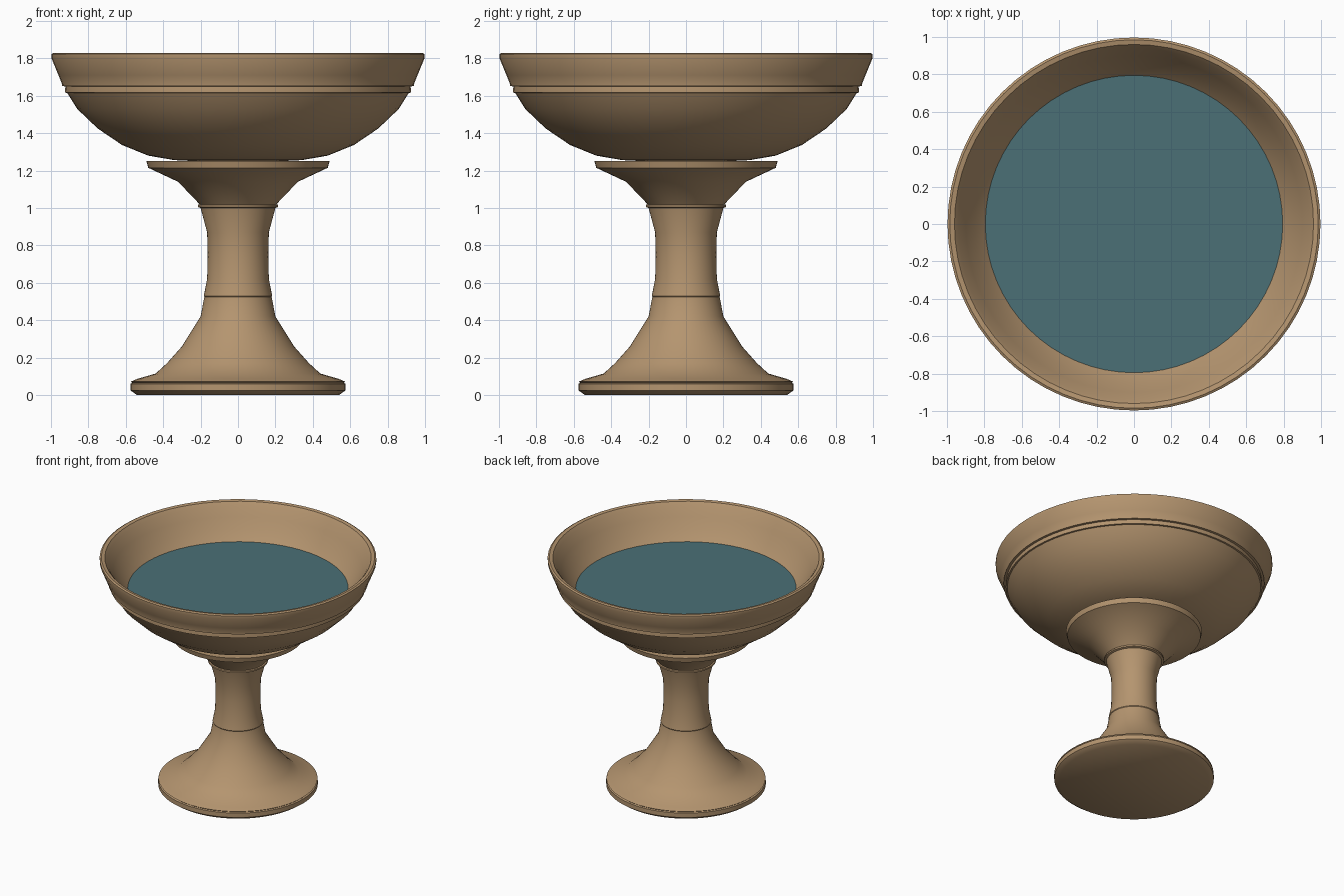
import bpy, math

if "Cube" in bpy.data.objects:
    bpy.data.objects.remove(bpy.data.objects["Cube"])

SEGMENTS = 64

def material(name, color):
    mat = bpy.data.materials.new(name)
    mat.diffuse_color = color
    mat.use_nodes = True
    mat.node_tree.nodes["Principled BSDF"].inputs["Base Color"].default_value = mat.diffuse_color
    return mat

def lathe(name, profile, mat):
    """Spin an (r, z) profile around z; points with r = 0 become poles."""
    verts, faces, rings = [], [], []
    for r, z in profile:
        start = len(verts)
        count = 1 if r == 0 else SEGMENTS
        for i in range(count):
            a = 2 * math.pi * i / SEGMENTS
            verts.append((r * math.cos(a), r * math.sin(a), z))
        rings.append((start, count))
    for (a, na), (b, nb) in zip(rings, rings[1:]):
        for i in range(SEGMENTS):
            j = (i + 1) % SEGMENTS
            quad = [a + i % na, a + j % na, b + j % nb, b + i % nb]
            faces.append(list(dict.fromkeys(quad)))
    mesh = bpy.data.meshes.new(name)
    mesh.from_pydata(verts, [], faces)
    mesh.materials.append(mat)
    obj = bpy.data.objects.new(name, mesh)
    bpy.context.collection.objects.link(obj)
    bpy.ops.object.select_all(action='DESELECT')
    obj.select_set(True)
    bpy.context.view_layer.objects.active = obj
    bpy.ops.object.shade_smooth_by_angle(angle=math.radians(40))
    return obj

stone = material("sandstone", (0.46, 0.30, 0.16, 1))
teal = material("water", (0.07, 0.16, 0.18, 1))

# Pedestal: grooved foot, flared stem, neck ring and collar
lathe("pedestal", [
    (0, 0), (0.54, 0), (0.575, 0.025), (0.575, 0.06), (0.565, 0.065),
    (0.573, 0.072), (0.54, 0.086), (0.44, 0.115), (0.38, 0.17), (0.30, 0.26),
    (0.20, 0.42), (0.18, 0.525), (0.183, 0.53), (0.165, 0.62), (0.162, 0.75),
    (0.165, 0.87), (0.20, 1.0), (0.215, 1.005), (0.215, 1.017), (0.205, 1.02),
    (0.32, 1.14), (0.48, 1.215), (0.49, 1.252), (0, 1.252)], stone)

# Bowl: outer wall with band, rounded rim, inner wall
lathe("bowl", [
    (0, 1.24), (0.34, 1.256), (0.48, 1.28), (0.62, 1.337), (0.75, 1.425),
    (0.86, 1.53), (0.913, 1.615), (0.925, 1.617), (0.925, 1.625),
    (0.923, 1.65), (0.94, 1.652), (0.94, 1.66), (0.96, 1.71), (0.997, 1.80),
    (0.997, 1.823), (0.985, 1.83), (0.96, 1.825), (0.94, 1.80),
    (0.90, 1.73), (0.85, 1.65), (0.78, 1.56), (0.66, 1.45),
    (0.48, 1.36), (0.25, 1.31), (0, 1.30)], stone)

# Water surface
lathe("water", [(0.795, 1.58), (0, 1.58)], teal)
